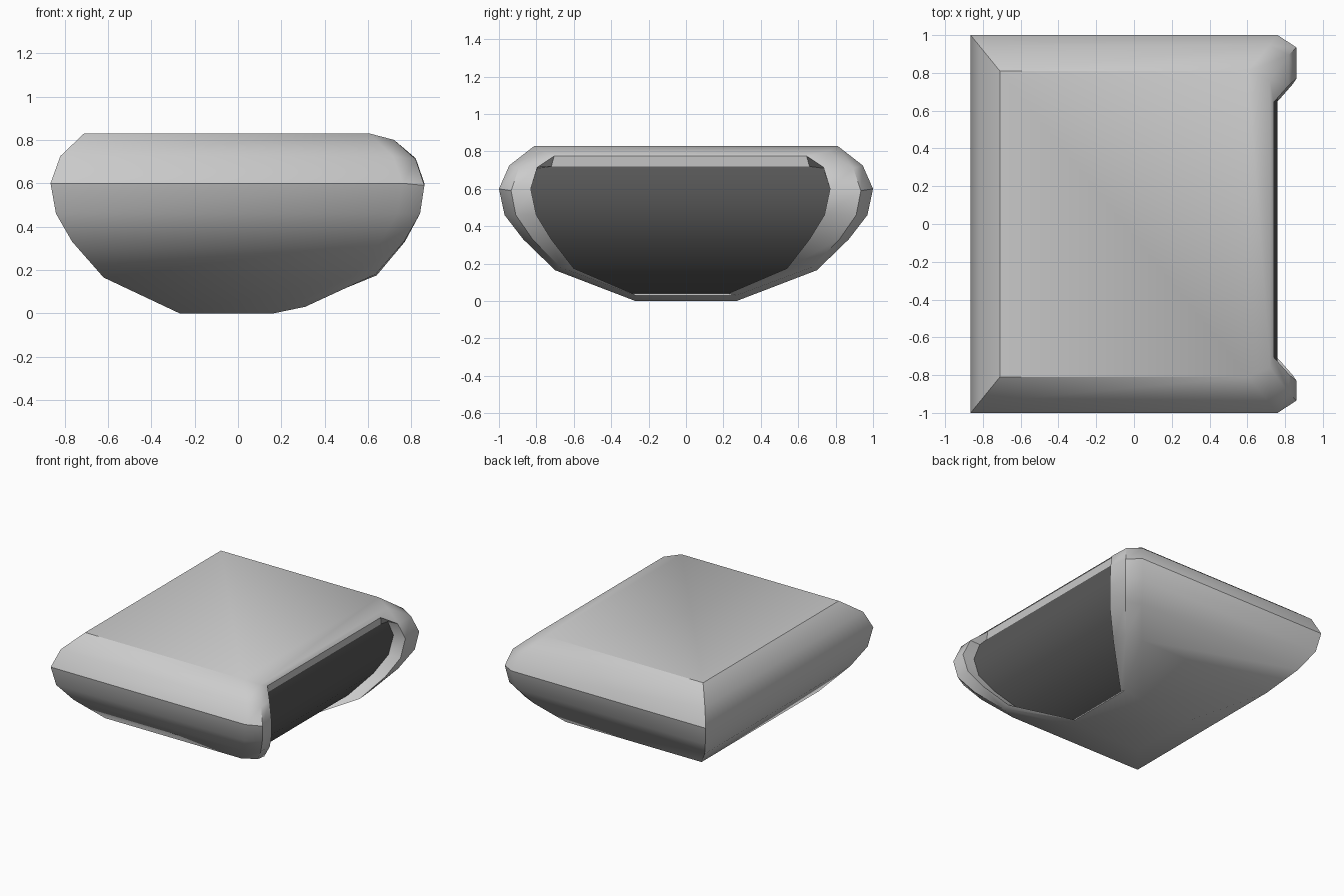
import bpy, bmesh, math

if "Cube" in bpy.data.objects:
    bpy.data.objects.remove(bpy.data.objects["Cube"])

# Profiles from top to bottom: (x, half width in y, z)
SHELL = [(.71, .81, .83), (.82, .945, .725), (.865, 1, .6), (.84, .97, .46),
         (.765, .87, .33), (.62, .70, .165), (.27, .27, 0)]
RIM = [(.72, .76, .80), (.82, .895, .71), (.86, .935, .59), (.84, .91, .46),
       (.765, .82, .33), (.635, .67, .18), (.31, .27, .03)]
LIP = [(.74, .675, .775), (.82, .765, .715), (.86, .80, .6), (.84, .77, .46),
       (.77, .69, .33), (.64, .57, .175), (.31, .255, .04)]
PANEL = [(.735, .69, .72), (.737, .765, .71), (.76, .80, .6), (.74, .77, .46),
         (.67, .69, .33), (.54, .57, .175), (.21, .255, .04)]
OFF = -.03  # the opening sits slightly off centre

left = [(-x, y, z) for x, y, z in SHELL]
outer = [(x - .105, y, z) for x, y, z in SHELL]


def make(name, half, offsets, angle, color=None):
    """Skin nested loops given as half profiles mirrored across y."""
    bm = bmesh.new()
    cols = [[[bm.verts.new((x, s * y + o, z)) for x, y, z in prof] for s in (1, -1)]
            for prof, o in zip(half, offsets)]
    n = len(half[0])
    for a, b in zip(cols, cols[1:]):
        for i in range(n - 1):
            bm.faces.new((a[0][i], b[0][i], b[0][i + 1], a[0][i + 1]))
            bm.faces.new((b[1][i], a[1][i], a[1][i + 1], b[1][i + 1]))
        # bridge across the top and bottom edges
        bm.faces.new((a[0][0], a[1][0], b[1][0], b[0][0]))
        bm.faces.new((a[0][-1], b[0][-1], b[1][-1], a[1][-1]))
    a = cols[0]
    for i in range(n - 1):
        bm.faces.new((a[1][i], a[0][i], a[0][i + 1], a[1][i + 1]))
    # the single panel surface faces +x, the shell's first surface faces -x
    if len(half) == 1:
        bmesh.ops.reverse_faces(bm, faces=bm.faces[:])
        if sum(f.normal.x for f in bm.faces) == 0:
            bm.normal_update()
    else:
        bmesh.ops.recalc_face_normals(bm, faces=bm.faces[:])
    bm.normal_update()
    if len(half) == 1 and sum(f.normal.x for f in bm.faces) < 0:
        bmesh.ops.reverse_faces(bm, faces=bm.faces[:])
    me = bpy.data.meshes.new(name)
    bm.to_mesh(me)
    bm.free()
    ob = bpy.data.objects.new(name, me)
    bpy.context.collection.objects.link(ob)
    if color:
        mat = bpy.data.materials.new(name + "_dark")
        mat.diffuse_color = color
        mat.use_nodes = True
        mat.node_tree.nodes["Principled BSDF"].inputs["Base Color"].default_value = mat.diffuse_color
        me.materials.append(mat)
    bpy.ops.object.select_all(action='DESELECT')
    ob.select_set(True)
    bpy.context.view_layer.objects.active = ob
    bpy.ops.object.shade_smooth_by_angle(angle=math.radians(angle))
    return ob


# Cushion-shaped shell with chamfered rim and the inner wall of the opening
make("shell", [left, outer, RIM, LIP, PANEL], [0, 0, 0, OFF, OFF], 35)
# Dark bulging panel recessed in the +x side
make("recessed_panel", [PANEL], [OFF], 35, (.1, .1, .1, 1))
